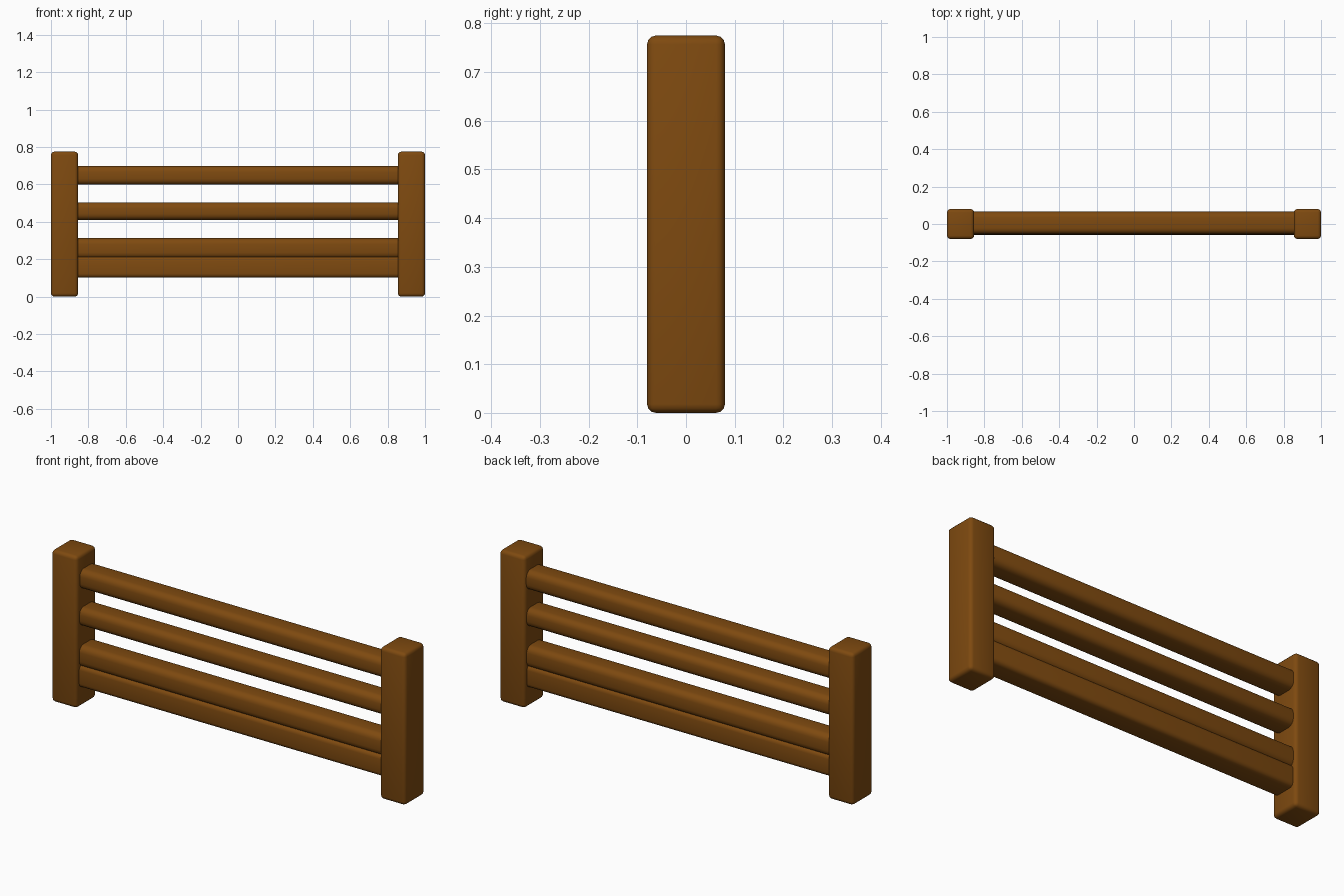
import bpy, math

if "Cube" in bpy.data.objects:
    bpy.data.objects.remove(bpy.data.objects["Cube"])

wood = bpy.data.materials.new("brown wood")
wood.diffuse_color = (0.21, 0.068, 0.005, 1)
wood.use_nodes = True
wood.node_tree.nodes["Principled BSDF"].inputs["Base Color"].default_value = wood.diffuse_color


def rounded_box(name, lo, hi, bevel, segments):
    """Box between two corners with rounded edges."""
    bpy.ops.mesh.primitive_cube_add(size=1)
    ob = bpy.context.object
    ob.name = name
    for v in ob.data.vertices:
        v.co = [lo[i] + (v.co[i] + 0.5) * (hi[i] - lo[i]) for i in range(3)]
    ob.data.materials.append(wood)
    m = ob.modifiers.new("rounding", 'BEVEL')
    m.width = bevel
    m.segments = segments
    bpy.ops.object.modifier_apply(modifier=m.name)
    bpy.ops.object.shade_smooth_by_angle(angle=math.radians(40))
    return ob


# End posts
for side, x0, x1 in (("left", -1.0, -0.855), ("right", 0.855, 1.0)):
    rounded_box(side + "_post", (x0, -0.08, 0.0), (x1, 0.08, 0.775), 0.018, 3)

# Rails: name, y range, z range, edge rounding
rails = [
    ("top_rail", -0.054, 0.066, 0.598, 0.698, 0.032),
    ("middle_rail", -0.057, 0.064, 0.410, 0.504, 0.032),
    ("lower_rail", -0.058, 0.064, 0.203, 0.312, 0.032),
    ("bottom_rail", -0.060, 0.062, 0.101, 0.213, 0.022),
]
for name, y0, y1, z0, z1, r in rails:
    rounded_box(name, (-0.9, y0, z0), (0.9, y1, z1), r, 4)
